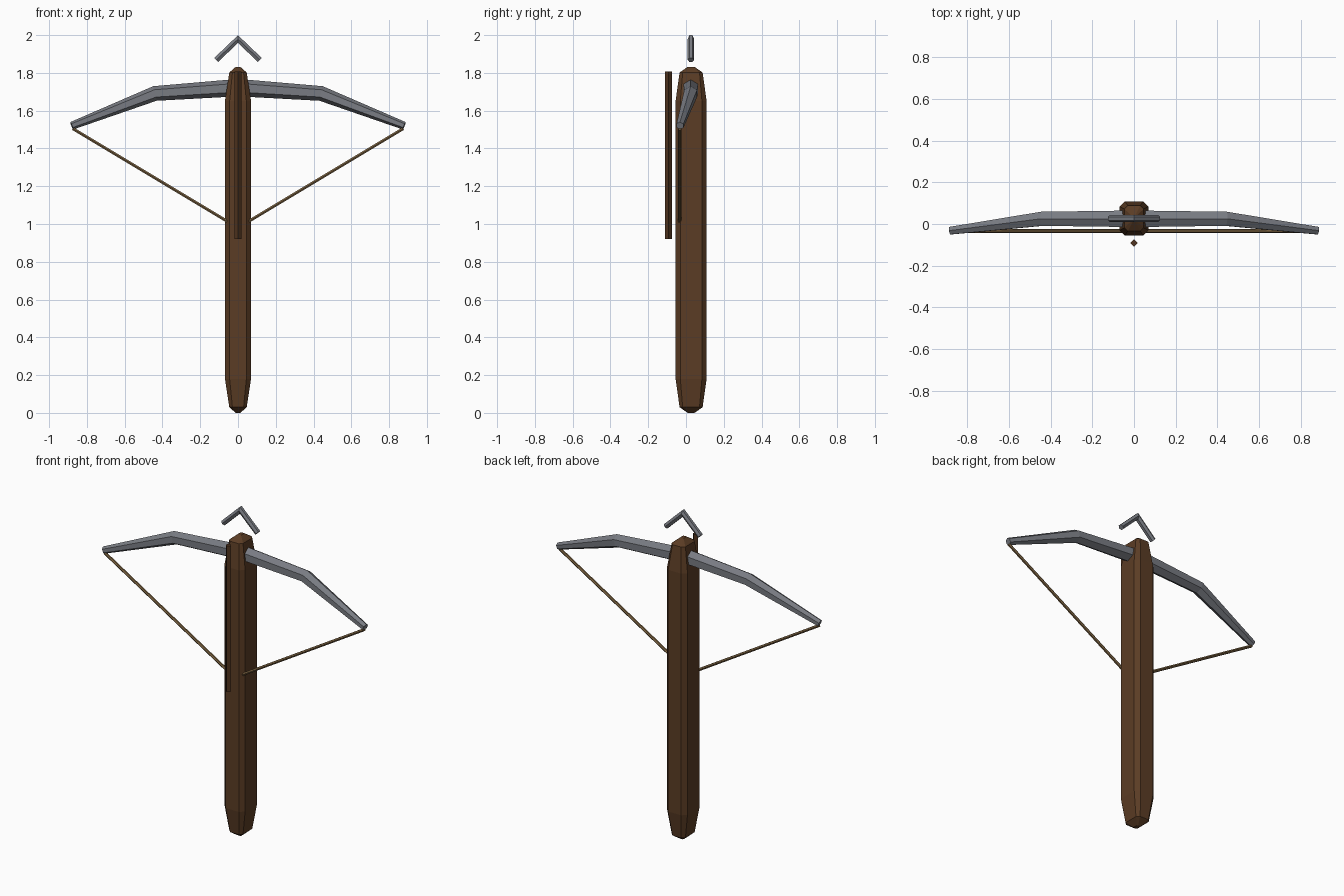
import bpy
from math import cos, sin, pi
from mathutils import Vector

cube = bpy.data.objects.get("Cube")
if cube:
    bpy.data.objects.remove(cube, do_unlink=True)


def material(name, rgb):
    mat = bpy.data.materials.new(name)
    mat.use_nodes = True
    color = (*rgb, 1)
    mat.diffuse_color = color
    mat.node_tree.nodes["Principled BSDF"].inputs["Base Color"].default_value = color
    return mat


wood = material("brown wood", (0.105, 0.046, 0.018))
dark_wood = material("dark wood", (0.085, 0.036, 0.014))
steel = material("grey steel", (0.19, 0.20, 0.225))
cord = material("tan cord", (0.21, 0.13, 0.055))


def loft(name, rings, mat):
    """Skin a stack of equal rings and close both ends."""
    n = len(rings[0])
    verts = [p for ring in rings for p in ring]
    faces = [list(range(n))[::-1],
             list(range(len(verts) - n, len(verts)))]
    for k in range(len(rings) - 1):
        for i in range(n):
            j = (i + 1) % n
            faces.append([k * n + i, k * n + j, (k + 1) * n + j, (k + 1) * n + i])
    mesh = bpy.data.meshes.new(name)
    mesh.from_pydata(verts, [], faces)
    mesh.materials.append(mat)
    obj = bpy.data.objects.new(name, mesh)
    bpy.context.collection.objects.link(obj)
    return obj


def tube(name, points, radii, mat, sides=6, phase=0.0):
    """Faceted tube along a path, mitred at its corners."""
    pts = [Vector(p) for p in points]
    rings = []
    for k, p in enumerate(pts):
        before = (p - pts[max(k - 1, 0)]).normalized()
        after = (pts[min(k + 1, len(pts) - 1)] - p).normalized()
        t = (before + after).normalized()
        v = t.cross(Vector((0, 1, 0))).normalized()
        u = v.cross(t)
        mitre = 1 / t.dot(after if after.length else before)
        angles = [phase + 2 * pi * i / sides for i in range(sides)]
        rings.append([p + radii[k] * (cos(a) * u - sin(a) * v * mitre)
                      for a in angles])
    return loft(name, rings[::-1], mat)


# Stock: chamfered beam with tapered, blunt ends
def stock_ring(z, hx, hy):
    c = 0.36 * hx
    quarter = [(hx, hy - c), (hx - c, hy)]
    right = [(x, -y) for x, y in quarter[::-1]] + quarter
    outline = right + [(-x, y) for x, y in right[::-1]]
    return [Vector((x, 0.027 + y, z)) for x, y in outline]


STOCK_TOP = 1.832
end = [(0.0, 0.012, 0.018), (0.03, 0.046, 0.061), (0.18, 0.069, 0.082)]
profile = end + [(STOCK_TOP - z, hx, hy) for z, hx, hy in end[::-1]]
loft("stock", [stock_ring(*row) for row in profile], wood)

# Bow: swept steel limbs, thinner at the tips
half = [(0.88, -0.032, 1.52), (0.44, 0.025, 1.691)]
path = ([(-x, y, z) for x, y, z in half] + [(0, 0.025, 1.722)] + half[::-1])
tube("bow", path, [0.021, 0.039, 0.046, 0.039, 0.021], steel, phase=pi / 6)

# String: drawn back into the stock
for side, label in ((1, "left"), (-1, "right")):
    tube(label + "_string", [(side * 0.875, -0.033, 1.505), (0, -0.033, 0.98)],
         [0.009, 0.009], cord)

# Bolt shaft in front of the stock
tube("bolt_shaft", [(0, -0.092, 0.92), (0, -0.092, 1.808)],
     [0.018, 0.018], dark_wood, sides=4)

# Chevron tip above the stock
tube("chevron_tip", [(-0.115, 0.026, 1.869), (0, 0.026, 1.979), (0.115, 0.026, 1.869)],
     [0.017] * 3, steel)
